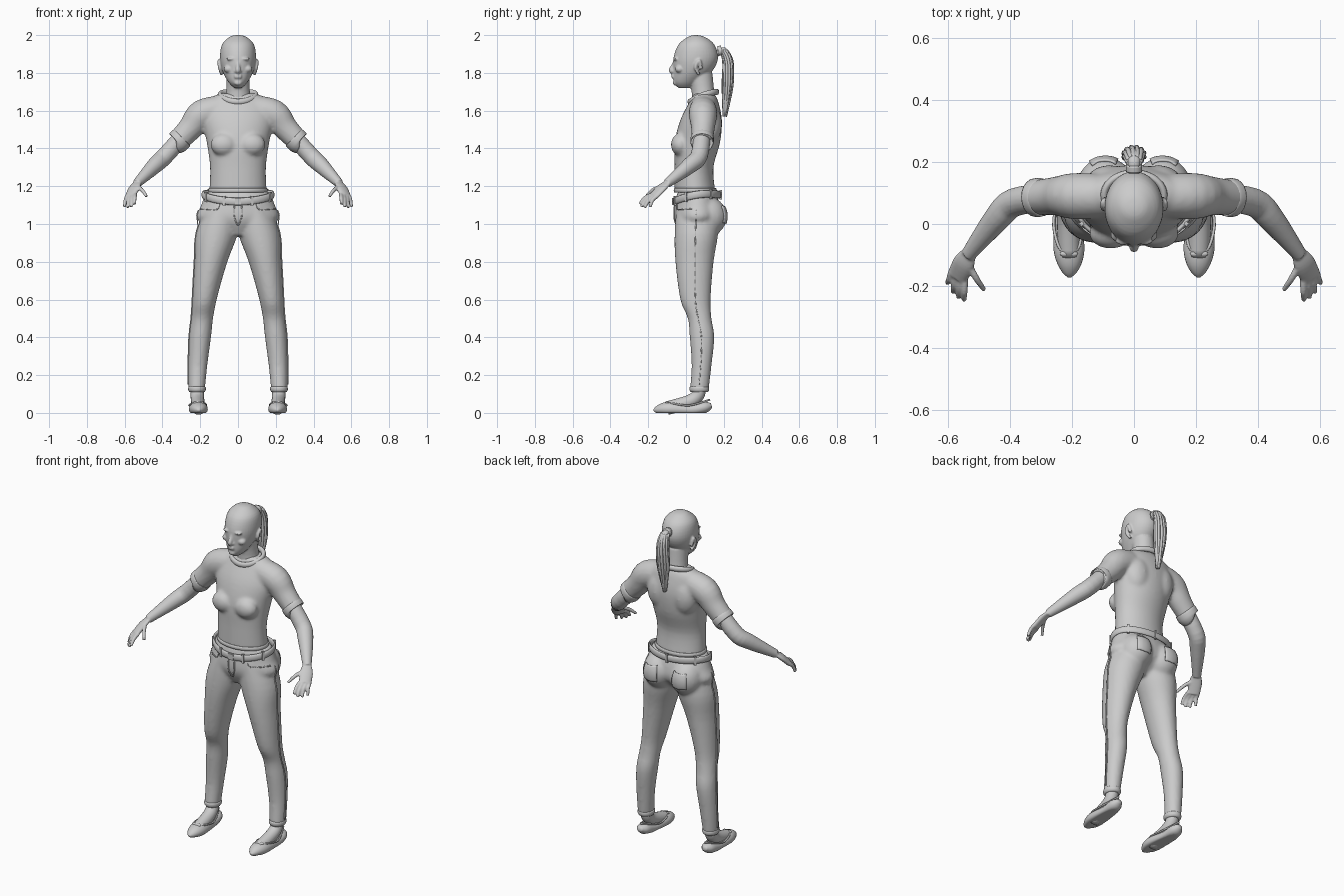
import bpy, bmesh, math
from mathutils import Vector, Matrix

if "Cube" in bpy.data.objects:
    bpy.data.objects.remove(bpy.data.objects["Cube"], do_unlink=True)

GREY = (0.6, 0.6, 0.6, 1)
grey = bpy.data.materials.new("light grey")
grey.use_nodes = True
grey.diffuse_color = GREY
grey.node_tree.nodes["Principled BSDF"].inputs["Base Color"].default_value = GREY
X, Y, Z = Matrix.Identity(3)


def finish(name, bm, voxel=None, soften=0, smooth=True):
    """Turn a bmesh into an object, optionally blending its parts together."""
    bmesh.ops.recalc_face_normals(bm, faces=bm.faces[:])
    mesh = bpy.data.meshes.new(name)
    bm.to_mesh(mesh)
    bm.free()
    mesh.materials.append(grey)
    for polygon in mesh.polygons:
        polygon.use_smooth = smooth
    ob = bpy.data.objects.new(name, mesh)
    bpy.context.collection.objects.link(ob)
    if voxel:
        blend = ob.modifiers.new("blend", 'REMESH')
        blend.mode, blend.voxel_size, blend.use_smooth_shade = 'VOXEL', voxel, True
        relax = ob.modifiers.new("soften", 'SMOOTH')
        relax.factor, relax.iterations = 0.5, soften
    return ob


def both_sides(bm):
    """Copy everything built so far to the other side."""
    geometry = bm.verts[:] + bm.edges[:] + bm.faces[:]
    copy = bmesh.ops.duplicate(bm, geom=geometry)["geom"]
    for item in copy:
        if isinstance(item, bmesh.types.BMVert):
            item.co.x = -item.co.x


def spline(points, steps=4):
    points = [Vector(p) for p in points]
    last = len(points) - 1
    result = []
    for i in range(last):
        before, start, end, after = (points[min(max(k, 0), last)] for k in range(i - 1, i + 3))
        pull, push = (end - before) / 2, (after - start) / 2
        for k in range(steps):
            t = k / steps
            bend = (end - start) * 3 - pull * 2 - push
            ease = (start - end) * 2 + pull + push
            result.append(start + pull * t + bend * t ** 2 + ease * t ** 3)
    return result + [points[last]]


def sweep(bm, points, ref, sides, level=False, closed=False):
    """Skin ellipses given as position, radius along ref, other radius."""
    places = [Vector(p[:3]) for p in points]
    last = len(places) - 1
    rows = []
    for i, (p, place) in enumerate(zip(points, places)):
        if closed:
            along = places[(i + 1) % len(places)] - places[i - 1]
        else:
            along = places[min(i + 1, last)] - places[max(i - 1, 0)]
        along = Z if level else along.normalized()
        u = (ref - along * ref.dot(along)).normalized()
        v = along.cross(u)
        turns = [math.tau * k / sides for k in range(sides)]
        rows.append([bm.verts.new(place + u * p[3] * math.cos(a) + v * p[4] * math.sin(a)) for a in turns])
    pairs = list(zip(rows, rows[1:]))
    if closed:
        pairs.append((rows[last], rows[0]))
    else:
        bm.faces.new(rows[0])
        bm.faces.new(rows[last])
    for low, high in pairs:
        for k in range(sides):
            bm.faces.new((low[k - 1], low[k], high[k], high[k - 1]))


def tube(bm, path, ref=X, flat=1, sides=20):
    """Path points are x, y, z and radius; flat scales the radius across ref."""
    sweep(bm, [(*p, p[3] * flat) for p in spline(path)], ref, sides)


def loft(bm, rows, centre=lambda z: 0):
    """Stack level ellipses given as height, front, back and half width."""
    points = [(centre(z), (front + back) / 2, z, wide, (back - front) / 2)
              for z, front, back, wide in spline(rows)]
    sweep(bm, points, X, sides=40, level=True)


def ball(bm, place, size):
    shape = Matrix.Translation(place) @ Matrix.Diagonal((*size, 1))
    bmesh.ops.create_uvsphere(bm, u_segments=20, v_segments=14, radius=1, matrix=shape)


def band(name, middle, wide, deep, height, tall, thick):
    """Closed band around the body whose height follows the angle."""
    bm = bmesh.new()
    turns = [math.tau * k / 64 for k in range(64)]
    sweep(bm, [(wide * math.cos(a), middle + deep * math.sin(a), height(a), tall, thick) for a in turns],
          Z, sides=12, closed=True)
    finish(name, bm)


# Shirt: sleeves, chest and trunk blended together
bm = bmesh.new()
ball(bm, (.075, -.03, 1.42), (.07, .05, .06))
ball(bm, (.08, .125, 1.53), (.08, .065, .11))
tube(bm, [(.08, .09, 1.61, .07), (.19, .09, 1.58, .075), (.25, .09, 1.51, .063), (.316, .085, 1.44, .056)],
     ref=Y, flat=1.05)
both_sides(bm)
loft(bm, [(1.17, -.06, .155, .152), (1.3, -.06, .145, .148), (1.43, -.06, .18, .165),
          (1.55, -.03, .19, .187), (1.65, .02, .17, .165), (1.69, .04, .15, .1)])
finish("shirt", bm, voxel=.01, soften=5)

# Sleeve cuffs, shirt hem and collar
bm = bmesh.new()
tube(bm, [(.295, .086, 1.46, .055), (.3, .086, 1.455, .062), (.32, .085, 1.433, .062), (.325, .085, 1.43, .054)],
     ref=Y)
both_sides(bm)
finish("sleeve_cuffs", bm)
band("shirt_hem", .049, .151, .108, lambda a: 1.178, .012, .006)
band("collar", .092, .096, .072, lambda a: 1.673 + .026 * math.sin(a) + .01 * math.cos(a) ** 2, .016, .012)

# Head and neck: ears, brows, cheeks and nostrils, then the middle parts
bm = bmesh.new()
ball(bm, (.013, -.066, 1.808), (.008, .01, .007))
ball(bm, (.036, -.054, 1.874), (.026, .014, .008))
ball(bm, (.05, -.034, 1.82), (.026, .024, .02))
tube(bm, [(.086, .07, 1.79, .008), (.098, .05, 1.83, .009), (.1, .07, 1.866, .009), (.092, .08, 1.82, .009)])
both_sides(bm)
loft(bm, [(1.72, -.04, .03, .02), (1.75, -.065, .07, .05), (1.81, -.067, .14, .082), (1.88, -.066, .17, .095),
          (1.95, -.04, .15, .085), (1.99, .01, .1, .045), (2, .04, .06, .01)])
loft(bm, [(1.6, .03, .17, .08), (1.7, .03, .15, .063), (1.8, .01, .14, .06)])
tube(bm, [(0, -.056, 1.87, .009), (0, -.067, 1.84, .01), (0, -.078, 1.814, .014), (0, -.064, 1.8, .01)])
for lip in (1.786, 1.776):
    ball(bm, (0, -.067, lip), (.021, .011, .006))
ball(bm, (0, -.056, 1.747), (.022, .014, .014))
finish("head", bm, voxel=.0055, soften=2)

# Eyes with upper lids
bm = bmesh.new()
ball(bm, (.034, -.043, 1.855), (.014, .012, .008))
tube(bm, [(.018, -.053, 1.855, .003), (.034, -.057, 1.863, .003), (.053, -.043, 1.856, .003)], ref=Z, sides=8)
both_sides(bm)
finish("eyes", bm)

# Ponytail: core, twisted strands and tie
bm = bmesh.new()
core = [(0, .16, 1.9, .02), (0, .2, 1.92, .02), (0, .222, 1.86, .03), (0, .22, 1.74, .032), (0, .205, 1.58, .005)]
tube(bm, core, flat=.8)
strands = 12
for i in range(strands):
    path = []
    for k, (x, y, z, r) in enumerate(core[1:]):
        a = math.tau * i / strands + k / 6
        path.append((x + r * math.cos(a), y + r * .75 * math.sin(a), z + k * math.sin(i * 2) / 200, .008))
    tube(bm, path, sides=8)
tube(bm, [(0, .17, 1.915, .026), (0, .19, 1.92, .026)])
finish("ponytail", bm)

# Bare arms with palms, fanned fingers and thumbs
bm = bmesh.new()
wrist = Vector((.535, -.1, 1.215))
tube(bm, [(.27, .087, 1.49, .045), (.385, .07, 1.362, .046), (.44, .02, 1.31, .043), (*wrist, .024)], ref=Y)
tube(bm, [(*wrist, .028), (.55, -.13, 1.19, .037), (.57, -.17, 1.147, .035)],
     ref=Vector((-.75, -.6, .1)), flat=.45)
index_root, little_root = Vector((.545, -.18, 1.155)), Vector((.588, -.152, 1.148))
index_tip, little_tip = Vector((.548, -.245, 1.105)), Vector((.602, -.19, 1.09))
fingers = [(wrist + Vector((0, -.025, -.015)), Vector((.483, -.212, 1.145)))]
for k in range(4):
    reach = Vector((0, -.012, -.01)) * math.sin(math.pi * k / 3)
    fingers.append((index_root.lerp(little_root, k / 3), index_tip.lerp(little_tip, k / 3) + reach))
for root, tip in fingers:
    middle = root.lerp(tip, .5) + Vector((0, -.006, .008))
    tube(bm, [(*root, .011), (*middle, .0105), (*tip, .008)], sides=12)
both_sides(bm)
finish("arms_and_hands", bm, voxel=.005, soften=2)

# Jeans: seat and legs, then hips, blended together
bm = bmesh.new()
ball(bm, (.092, .115, 1.04), (.094, .102, .105))
loft(bm, [(1.1, -.05, .17, .09), (.95, -.06, .17, .11), (.8, -.056, .146, .087), (.6, -.03, .13, .064),
          (.5, .01, .135, .058), (.4, .02, .15, .058), (.25, .03, .135, .05), (.12, .02, .12, .043)],
     centre=lambda z: .22 - .12 * z * z)
both_sides(bm)
loft(bm, [(1.17, -.045, .155, .17), (1.1, -.06, .18, .195), (1.02, -.06, .18, .212), (.94, -.02, .1, .06)])
jeans = finish("jeans", bm, voxel=.01, soften=5)

# Trouser hems
bm = bmesh.new()
loft(bm, [(.11, .026, .116, .04), (.12, .019, .122, .046), (.135, .019, .122, .046), (.14, .026, .116, .04)],
     centre=lambda z: .217)
both_sides(bm)
finish("trouser_hems", bm)


# Belt with loops and buckle
def belt_height(a):
    return 1.137 + .018 * math.sin(a) + .018 * math.cos(a) ** 2


band("belt", .058, .185, .121, belt_height, .02, .008)
bm = bmesh.new()
front = -math.pi / 2
for turn in (0, .4, -.4, 1.1, -1.1, 2.2, -2.2, math.pi):
    a = front + turn
    place = Matrix.Translation((.189 * math.cos(a), .058 + .126 * math.sin(a), belt_height(a)))
    size = (.013, .012, .052) if turn else (.034, .01, .036)
    facing = Matrix.Rotation(math.atan2(math.sin(a) * 1.5, math.cos(a)) - front, 4, 'Z')
    bmesh.ops.create_cube(bm, size=1, matrix=place @ facing @ Matrix.Diagonal((*size, 1)))
finish("belt_loops_and_buckle", bm, smooth=False)


# Pockets and seams that hug the jeans
def hug(name, bm, thickness):
    both_sides(bm)
    ob = finish(name, bm)
    wrap = ob.modifiers.new("hug", 'SHRINKWRAP')
    wrap.target, wrap.wrap_method, wrap.offset = jeans, 'NEAREST_SURFACEPOINT', .002
    solid = ob.modifiers.new("thickness", 'SOLIDIFY')
    solid.thickness, solid.offset = thickness, 0


def seam(name, points, across):
    bm = bmesh.new()
    half = across * .003
    pairs = [(bm.verts.new(p - half), bm.verts.new(p + half)) for p in spline(points, steps=12)]
    for (a, b), (c, d) in zip(pairs, pairs[1:]):
        bm.faces.new((a, b, d, c))
    hug(name, bm, .006)


bm = bmesh.new()
bmesh.ops.create_grid(bm, x_segments=10, y_segments=10, size=1)
for v in bm.verts:
    u, w = v.co.xy
    point = min(w, 0) * (1 - abs(u)) * .012
    v.co = (.1 + .05 * u, .24 - .03 * u * u, 1.055 + .055 * w + point)
hug("back_pockets", bm, .008)
seam("front_pocket_seams", [(.1, -.06, 1.11), (.12, -.06, 1.08), (.2, .03, 1.08)], Z)
seam("outer_seams", [(.26, .05, 1.1), (.26, .05, .6), (.28, .08, .4), (.28, .07, .15)], Y)
seam("fly_seam", [(.02, -.07, 1.1), (.02, -.07, 1.04), (.003, -.06, .99)], X)

# Feet
bm = bmesh.new()
tube(bm, [(.216, .07, .16, .035), (.216, .066, .1, .035), (.213, .02, .06, .036), (.208, -.1, .025, .036)])
both_sides(bm)
finish("feet", bm)

# Flat pointed shoes with soles pressed to the ground
bm = bmesh.new()
tube(bm, [(.208, -.172, .014, .006), (.208, -.155, .016, .024), (.208, -.12, .02, .042), (.21, -.07, .02, .05),
          (.215, .03, .016, .042), (.217, .1, .03, .038), (.217, .135, .04, .016)], flat=.8)
for v in bm.verts:
    v.co.z = max(v.co.z, 0)
both_sides(bm)
finish("shoes", bm)

# Shoe trim: rim of the opening and a small bow
bm = bmesh.new()
for side in (-1, 1):
    tube(bm, [(.21, -.095, .054, .005), (.21 + side * .034, -.07, .05, .005),
              (.215 + side * .043, .02, .04, .005), (.217, .126, .07, .005)], ref=Z, sides=8)
    ball(bm, (.21 + side * .014, -.096, .055), (.015, .009, .007))
both_sides(bm)
finish("shoe_trim", bm)
